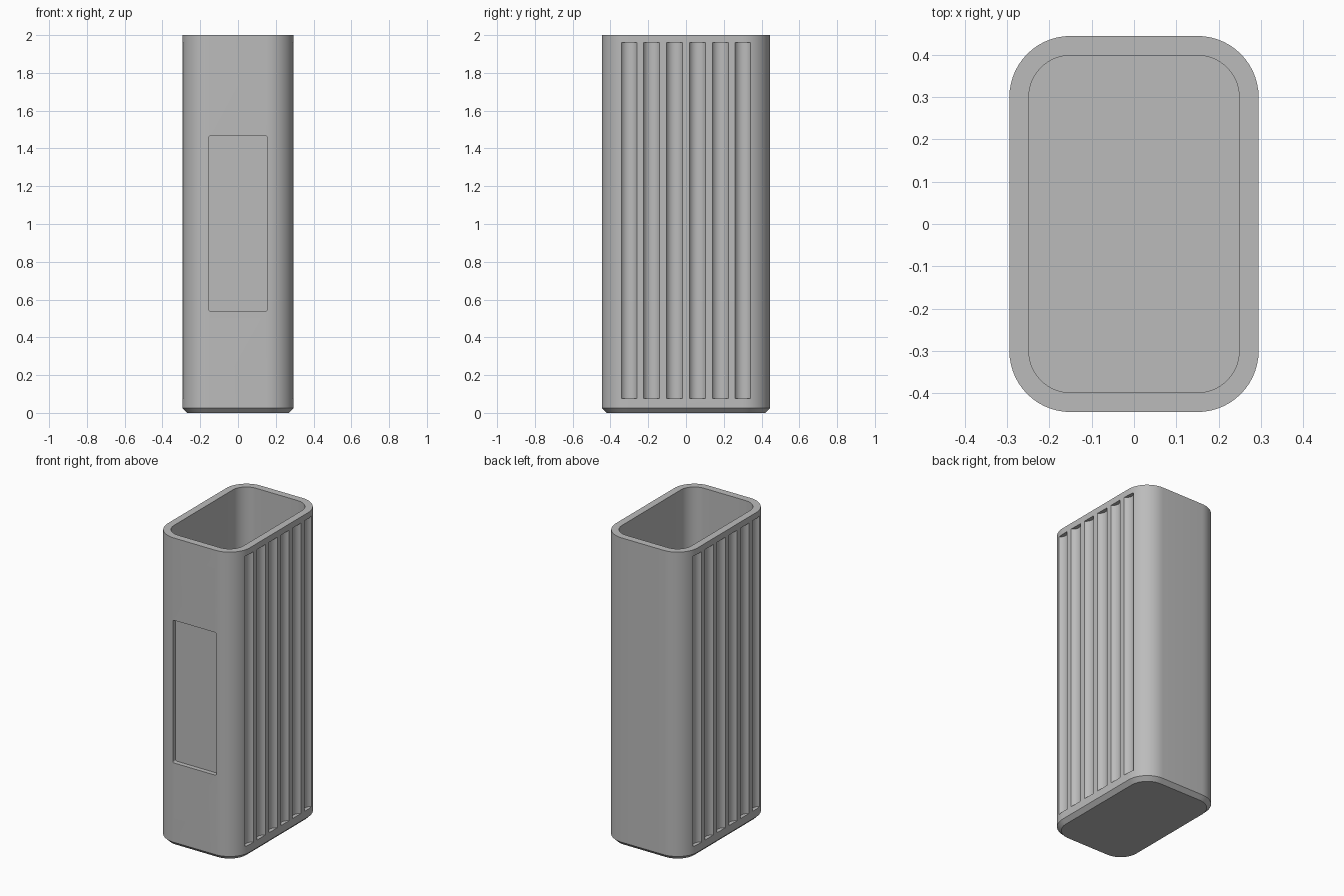
import bpy
import bmesh
import math

cube = bpy.data.objects.get("Cube")
if cube:
    bpy.data.objects.remove(cube, do_unlink=True)

HX, HY, HEIGHT = 0.295, 0.445, 2.0
RADIUS, WALL, CHAMFER = 0.145, 0.046, 0.025

grey = bpy.data.materials.new("plain grey")
grey.use_nodes = True
colour = (0.5, 0.5, 0.5, 1)
grey.diffuse_color = colour
grey.node_tree.nodes["Principled BSDF"].inputs["Base Color"].default_value = colour


def rounded_rect(hx, hy, r, steps=14):
    """Counter-clockwise outline of a rectangle with round corners."""
    points = []
    for i, (sx, sy) in enumerate([(1, 1), (-1, 1), (-1, -1), (1, -1)]):
        for k in range(steps + 1):
            a = math.pi / 2 * (i + k / steps)
            points.append((sx * (hx - r) + r * math.cos(a),
                           sy * (hy - r) + r * math.sin(a)))
    return points


def loft(bm, loops):
    """Skin a stack of equal outlines and cap both ends."""
    rings = [[bm.verts.new(p) for p in loop] for loop in loops]
    n = len(rings[0])
    for low, high in zip(rings, rings[1:]):
        for i in range(n):
            j = (i + 1) % n
            bm.faces.new((low[i], low[j], high[j], high[i]))
    bm.faces.new(rings[0][::-1])
    bm.faces.new(rings[-1])


def make_object(name, bm):
    bmesh.ops.recalc_face_normals(bm, faces=bm.faces)
    mesh = bpy.data.meshes.new(name)
    bm.to_mesh(mesh)
    bm.free()
    mesh.materials.append(grey)
    obj = bpy.data.objects.new(name, mesh)
    bpy.context.collection.objects.link(obj)
    return obj


# Open container: chamfered foot, outer wall, rim, inner wall and floor
bm = bmesh.new()
loops = []
for inset, z in [(CHAMFER, 0), (0, CHAMFER), (0, HEIGHT),
                 (WALL, HEIGHT), (WALL, 0.05)]:
    outline = rounded_rect(HX - inset, HY - inset, RADIUS - inset)
    loops.append([(x, y, z) for x, y in outline])
loft(bm, loops)
body = make_object("container_body", bm)

# Shallow scooped grooves on both sides, and the front panel recess
bm = bmesh.new()
half, depth = 0.0425, 0.025
arc_r = (half ** 2 + depth ** 2) / (2 * depth)
spread = math.asin(half / arc_r)
for side in (-1, 1):
    for i in range(6):
        cy = (i - 2.5) * 0.121
        profile = [(HX + 0.05, -half), (HX + 0.05, half)]
        for k in range(13):
            a = spread * (1 - k / 6)
            profile.append((HX - depth + arc_r * (1 - math.cos(a)),
                            arc_r * math.sin(a)))
        loft(bm, [[(side * x, cy + y, z) for x, y in profile]
                  for z in (0.075, 1.96)])
panel = rounded_rect(0.157, 0.463, 0.01, 4)
loft(bm, [[(x, y, 1.003 + z) for x, z in panel]
          for y in (-HY - 0.05, -HY + 0.03)])
cutter = make_object("groove_cutter", bm)
cutter.hide_render = True

cut = body.modifiers.new("grooves", "BOOLEAN")
cut.operation = "DIFFERENCE"
cut.solver = "EXACT"
cut.object = cutter

bpy.ops.object.select_all(action="DESELECT")
body.select_set(True)
bpy.context.view_layer.objects.active = body
bpy.ops.object.modifier_apply(modifier=cut.name)
bpy.data.objects.remove(cutter, do_unlink=True)
bpy.ops.object.shade_smooth_by_angle(angle=math.radians(25))
